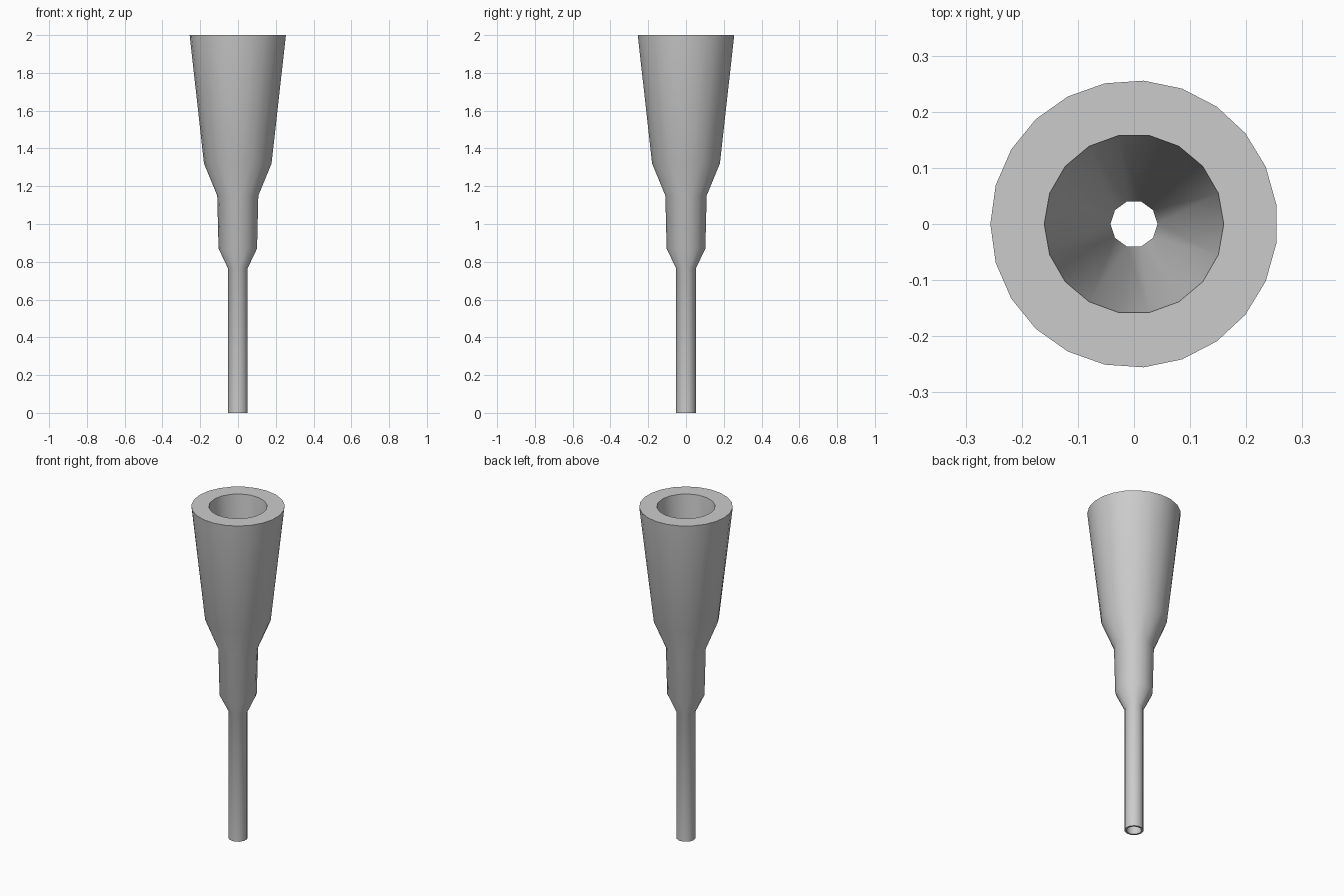
import bpy, bmesh, math

cube = bpy.data.objects.get("Cube")
if cube:
    bpy.data.objects.remove(cube)

grey = bpy.data.materials.new("light grey plastic")
grey.use_nodes = True
colour = (0.6, 0.6, 0.6, 1)
grey.diffuse_color = colour
grey.node_tree.nodes["Principled BSDF"].inputs["Base Color"].default_value = colour

# radius, height, sides: outer wall upwards, then the bore downwards
outer = [(0.053, 0, 11), (0.053, 0.765, 11), (0.103, 0.87, 15),
         (0.11, 1.15, 15), (0.18, 1.32, 19), (0.256, 2, 23)]
bore = [(0.16, 2, 18), (0.042, 0.765, 10), (0.042, 0, 10)]


def ring(bm, radius, height, sides):
    """Circle of vertices whose first corner points to -x."""
    angles = [math.pi + math.tau * i / sides for i in range(sides)]
    return [bm.verts.new((radius * math.cos(a), radius * math.sin(a), height))
            for a in angles]


def zip_rings(bm, a, b):
    """Join two rings that may have different numbers of sides."""
    n, m = len(a), len(b)
    if n == m:
        for i in range(n):
            j = (i + 1) % n
            bm.faces.new((a[i], a[j], b[j], b[i]))
        return
    i = j = 0
    while i < n or j < m:
        if j == m or (i < n and (i + 0.5) / n <= (j + 0.5) / m):
            bm.faces.new((a[i % n], a[(i + 1) % n], b[j % m]))
            i += 1
        else:
            bm.faces.new((a[i % n], b[(j + 1) % m], b[j % m]))
            j += 1


# closed shell: outer wall, top rim, tapered bore, bottom rim
bm = bmesh.new()
rings = [ring(bm, *step) for step in outer + bore]
for k, lower in enumerate(rings):
    zip_rings(bm, lower, rings[(k + 1) % len(rings)])
bmesh.ops.recalc_face_normals(bm, faces=bm.faces)

mesh = bpy.data.meshes.new("tapered_nozzle")
bm.to_mesh(mesh)
bm.free()
mesh.materials.append(grey)
nozzle = bpy.data.objects.new("tapered_nozzle", mesh)
bpy.context.collection.objects.link(nozzle)

bpy.ops.object.select_all(action='DESELECT')
nozzle.select_set(True)
bpy.context.view_layer.objects.active = nozzle
bpy.ops.object.shade_smooth_by_angle(angle=math.radians(40))
